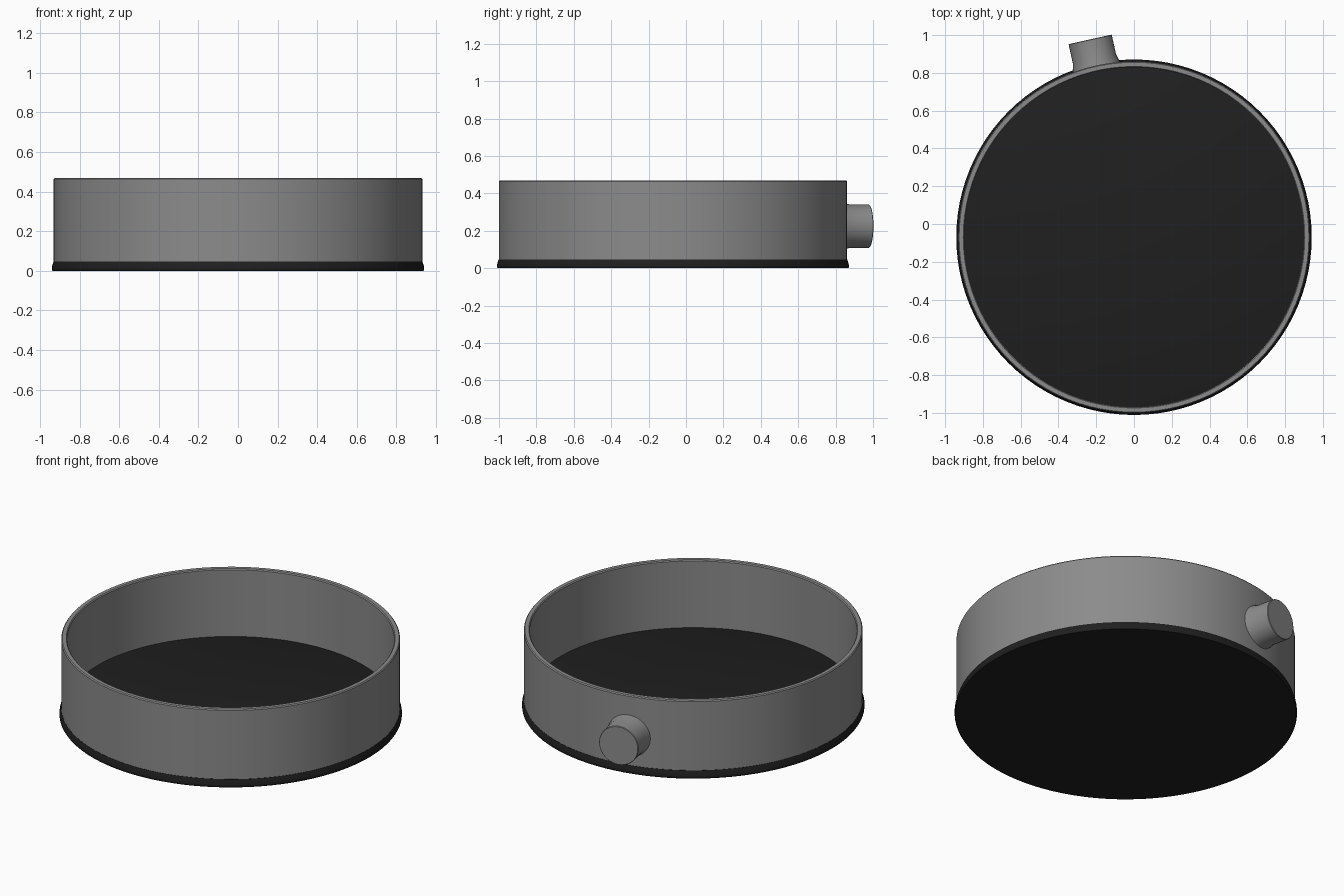
import bpy, bmesh, math
from mathutils import Matrix, Vector

if "Cube" in bpy.data.objects:
    bpy.data.objects.remove(bpy.data.objects["Cube"])

CENTRE = Vector((0, -0.07, 0))
SEGS = 96


def lathe(name, profile, segs, matrix, mat=None):
    """Spin an (r, z) profile around z; r = 0 points become poles."""
    bm = bmesh.new()
    verts = [bm.verts.new((r, 0, z)) for r, z in profile]
    edges = [bm.edges.new(p) for p in zip(verts, verts[1:])]
    bmesh.ops.spin(bm, geom=verts + edges, cent=(0, 0, 0), axis=(0, 0, 1),
                   angle=math.tau, steps=segs, use_duplicate=False)
    bmesh.ops.remove_doubles(bm, verts=bm.verts, dist=1e-5)
    bmesh.ops.recalc_face_normals(bm, faces=bm.faces)
    bm.transform(matrix)
    me = bpy.data.meshes.new(name)
    bm.to_mesh(me)
    bm.free()
    ob = bpy.data.objects.new(name, me)
    bpy.context.collection.objects.link(ob)
    if mat:
        me.materials.append(mat)
    bpy.ops.object.select_all(action='DESELECT')
    ob.select_set(True)
    bpy.context.view_layer.objects.active = ob
    bpy.ops.object.shade_smooth_by_angle(angle=math.radians(35))
    return ob


def colour(name, value):
    m = bpy.data.materials.new(name)
    m.diffuse_color = (value, value, value, 1)
    m.use_nodes = True
    m.node_tree.nodes["Principled BSDF"].inputs["Base Color"].default_value = m.diffuse_color
    return m


black = colour("black", 0.014)
grey = colour("grey", 0.26)
at_centre = Matrix.Translation(CENTRE)

# dark base plate with a slightly flared foot; its top is the inner floor
lathe("base_plate", [(0, 0), (0.937, 0), (0.941, 0.006), (0.941, 0.018),
                     (0.932, 0.047), (0.9, 0.06), (0, 0.06)],
      SEGS, at_centre, black)

# thin side wall with a softened rim, closed underneath by the base plate
lathe("side_wall", [(0.931, 0.045), (0.931, 0.464), (0.926, 0.47),
                    (0.904, 0.47), (0.899, 0.464), (0.899, 0.058)],
      SEGS, at_centre, grey)

# radial spout at the back, its axis turned slightly to the left
spout = (at_centre @ Matrix.Translation((0, 0, 0.225))
         @ Matrix.Rotation(math.radians(12.5), 4, 'Z')
         @ Matrix.Rotation(math.radians(-90), 4, 'X'))
lathe("spout", [(0.128, 0.91), (0.125, 0.935), (0.117, 0.965),
                (0.117, 1.07), (0.114, 1.073), (0, 1.073)], 40, spout, grey)
